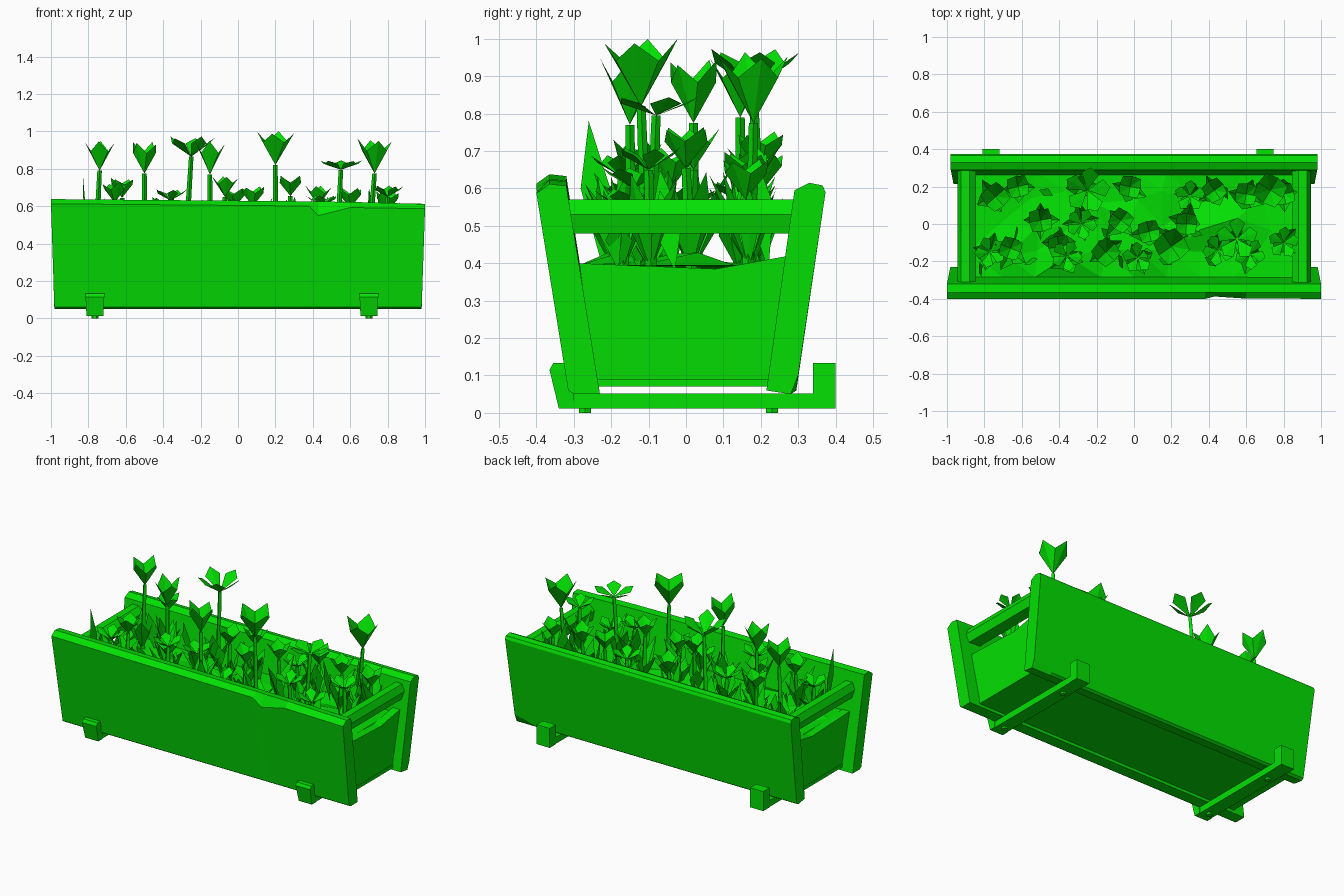
import bpy, bmesh, math, random
from mathutils import Vector

random.seed(4)
cube = bpy.data.objects.get("Cube")
if cube:
    bpy.data.objects.remove(cube)

green = bpy.data.materials.new("bright_green")
green.use_nodes = True
colour = (0.001, 0.75, 0.001, 1)
green.diffuse_color = colour
green.node_tree.nodes["Principled BSDF"].inputs["Base Color"].default_value = colour


def finish(name, bm, fix_normals=True):
    if fix_normals:
        bmesh.ops.recalc_face_normals(bm, faces=bm.faces)
    mesh = bpy.data.meshes.new(name)
    bm.to_mesh(mesh)
    bm.free()
    mesh.materials.append(green)
    obj = bpy.data.objects.new(name, mesh)
    bpy.context.collection.objects.link(obj)
    return obj


def loft_into(bm, sections):
    """Skin a row of matching closed sections and cap the ends."""
    rings = [[bm.verts.new(p) for p in s] for s in sections]
    n = len(rings[0])
    for a, b in zip(rings, rings[1:]):
        for i in range(n):
            j = (i + 1) % n
            bm.faces.new((a[i], a[j], b[j], b[i]))
    bm.faces.new(rings[0])
    bm.faces.new(rings[-1])


def loft(name, sections):
    bm = bmesh.new()
    loft_into(bm, sections)
    return finish(name, bm)


def box(name, x0, x1, y0, y1, z0, z1):
    ring = [(y0, z0), (y1, z0), (y1, z1), (y0, z1)]
    return loft(name, [[(x, y, z) for y, z in ring] for x in (x0, x1)])


# Front plank, leaning outwards, with a chip in its top edge
front = [(-0.30, 0.05), (-0.23, 0.05), (-0.32, 0.625), (-0.365, 0.63), (-0.40, 0.605), (-0.315, 0.06)]
sections = []
for x, lift, chip in ((-1, 0.008, 0), (0.38, -0.004, 0), (0.43, -0.005, 0.05), (0.60, -0.007, 0.005), (1, -0.018, 0)):
    ring = []
    for i, (y, z) in enumerate(front):
        px = x if i in (2, 3, 4) or abs(x) < 1 else x * 0.982
        if i in (2, 3, 4):
            z += lift
        if i == 4:
            y, z = y + chip * 0.25, z - chip
        ring.append((px, y, z))
    sections.append(ring)
loft("front_plank", sections)

# Back plank, its lower outer corner worn away at the left end
back = [(0.215, 0.06), (0.28, 0.05), (0.295, 0.06), (0.373, 0.59), (0.365, 0.608), (0.33, 0.615), (0.29, 0.595)]
worn = back[:2] + [(0.30, 0.10)] + back[3:]
loft("back_plank", [[(x if z > 0.3 else x * 0.985, y, z) for y, z in ring]
                    for x, ring in ((-0.98, back), (0.85, back), (0.98, worn))])

# End panels and the grip rails above them
panel = [(-0.24, 0.07), (0.22, 0.07), (0.275, 0.42), (0.08, 0.385), (-0.285, 0.40)]
rail = [(0.85, 0.485), (0.93, 0.48), (0.945, 0.53), (0.925, 0.57), (0.88, 0.57), (0.845, 0.54)]
for side, label in ((1, "left"), (-1, "right")):
    loft(label + "_end_panel", [[(side * (x + z * 0.06), y, z) for y, z in panel] for x in (0.85, 0.90)])
    loft(label + "_rail", [[(side * x, y, z) for x, z in rail] for y in (-0.32, 0.31)])

# Floor and cross feet with upturned ends and bolts
box("floor", -0.91, 0.91, -0.25, 0.23, 0.07, 0.09)
for x, label in ((0.70, "left"), (-0.765, "right")):
    box(label + "_foot_beam", x - 0.042, x + 0.042, -0.34, 0.40, 0.012, 0.052)
    box(label + "_foot_back_block", x - 0.045, x + 0.045, 0.34, 0.40, 0.012, 0.133)
    loft(label + "_foot_front_block", [
        [(x - w, y0, z), (x + w, y0, z), (x + w, -0.30, z), (x - w, -0.30, z)]
        for z, y0, w in ((0.012, -0.34, 0.045), (0.115, -0.365, 0.05), (0.133, -0.355, 0.05))])
    bolts = bmesh.new()
    for y in (-0.27, 0.23):
        loft_into(bolts, [[(x + 0.018 * math.cos(k * math.tau / 6), y + 0.018 * math.sin(k * math.tau / 6), z)
                           for k in range(6)] for z in (0, 0.015)])
    finish(label + "_foot_bolts", bolts)

# Lumpy faceted soil
bm = bmesh.new()
bmesh.ops.create_grid(bm, x_segments=10, y_segments=4, size=1)
for v in bm.verts:
    edge = abs(v.co.x) > 0.99 or abs(v.co.y) > 0.99
    jitter = 0 if edge else 0.035
    v.co = (v.co.x * 0.88 + random.uniform(-jitter, jitter),
            v.co.y * 0.285 + random.uniform(-jitter, jitter),
            0.395 if edge else random.uniform(0.37, 0.45))
bmesh.ops.triangulate(bm, faces=bm.faces)
finish("soil", bm)


def kite(bm, base, left, tip, right):
    a, b, c, d = [bm.verts.new(p) for p in (base, left, tip, right)]
    bm.faces.new((a, b, c))
    bm.faces.new((a, c, d))


def flower(name, x, y, top, radius, depth, petals, lean=0.0):
    """Stem, ring of kite petals and a few upright leaves."""
    bm = bmesh.new()
    head = Vector((x, y, top - depth))
    foot = Vector((x + lean, y + random.uniform(-0.03, 0.03), 0.38))
    turn = random.uniform(0, math.tau)
    loft_into(bm, [[p + Vector((r * math.cos(k * math.tau / 4), r * math.sin(k * math.tau / 4), 0))
                    for k in range(4)] for p, r in ((foot, 0.016), (head, 0.012))])
    bmesh.ops.recalc_face_normals(bm, faces=bm.faces)

    def around(angle, r, h):
        return head + Vector((r * math.cos(angle), r * math.sin(angle), h))
    # Flat flowers have separate petals, cups have touching ones
    spread = 0.75 if petals > 4 else 1.0
    for k in range(petals):
        a = turn + k * math.tau / petals
        half = math.pi / petals * spread
        tip_h = depth * random.uniform(0.88, 1.0)
        kite(bm, head, around(a - half, radius * 0.82, depth * 0.64),
             around(a, radius, tip_h), around(a + half, radius * 0.82, depth * 0.64))
    # Leaves round the foot of the stem
    for k in range(4):
        a = turn + 0.6 + k * math.tau / 4
        out = Vector((math.cos(a), math.sin(a), 0))
        side = Vector((-out.y, out.x, 0)) * random.uniform(0.03, 0.045)
        height = random.uniform(0.13, 0.27)
        middle = foot + out * 0.04 + Vector((0, 0, height * 0.6))
        tip = foot + out * random.uniform(0.06, 0.11) + Vector((0, 0, height))
        for p in (middle, tip):
            p.y = max(-0.27, min(0.26, p.y))
        kite(bm, foot, middle - side, tip, middle + side)
    finish(name, bm, False)


# Tall blooms
for i, spec in enumerate((
        (-0.74, 0.145, 0.95, 0.08, 0.16, 4, -0.02), (-0.50, 0.02, 0.945, 0.075, 0.17, 4),
        (-0.15, -0.15, 0.95, 0.08, 0.18, 4), (0.20, -0.12, 1.01, 0.10, 0.19, 4),
        (0.73, 0.18, 0.965, 0.095, 0.19, 4, -0.03), (-0.25, 0.18, 0.975, 0.125, 0.11, 5, -0.03),
        (0.55, -0.08, 0.845, 0.115, 0.05, 5, -0.02))):
    flower("tall_flower_%d" % (i + 1), *spec)

# Short blooms
for i, (x, y, top) in enumerate((
        (-0.62, 0.20, 0.755), (-0.07, 0.02, 0.76), (0.28, 0.00, 0.765), (0.08, -0.04, 0.71),
        (0.43, 0.18, 0.71), (-0.66, -0.13, 0.73), (-0.02, 0.20, 0.70), (0.60, 0.16, 0.70),
        (0.80, 0.16, 0.68), (-0.40, -0.12, 0.65))):
    flower("short_flower_%d" % (i + 1), x, y, top, 0.07, 0.11, 4)
for i, (x, y, top) in enumerate((
        (-0.36, -0.17, 0.69), (0.80, -0.10, 0.71), (0.45, -0.14, 0.66), (-0.77, -0.15, 0.62),
        (-0.28, 0.00, 0.60), (0.30, 0.15, 0.62), (0.62, -0.16, 0.60), (0.02, -0.18, 0.58))):
    flower("open_flower_%d" % (i + 1), x, y, top, 0.085, 0.06, 5)

# Loose blades of foliage
bm = bmesh.new()
blades = [(-0.83, -0.24, 0.78), (0.70, 0.20, 0.70)]
blades += [(-0.80 + k * 0.08, (-0.2, 0.17, -0.05)[k % 3], random.uniform(0.52, 0.66)) for k in range(21)]
for x, y, top in blades:
    a = random.uniform(0, math.pi)
    side = Vector((math.cos(a), math.sin(a), 0)) * 0.04
    foot, tip = Vector((x + 0.02, y + 0.02, 0.38)), Vector((x, y - 0.02, top))
    middle = foot.lerp(tip, 0.55)
    kite(bm, foot, middle - side, tip, middle + side)
finish("leaf_blades", bm, False)
